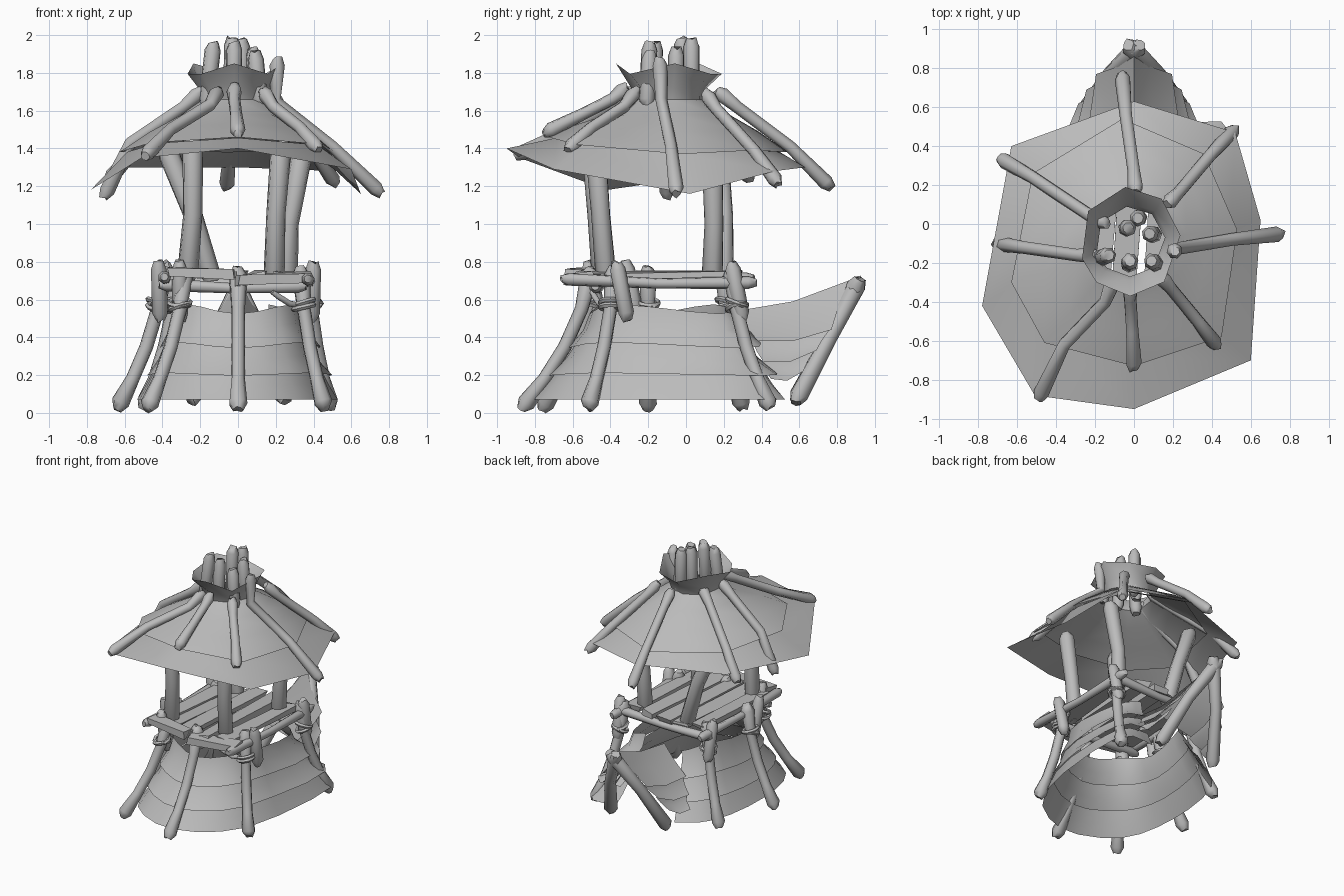
import bpy, bmesh, math, random
from mathutils import Vector

random.seed(4)
if "Cube" in bpy.data.objects:
    bpy.data.objects.remove(bpy.data.objects["Cube"], do_unlink=True)

grey = bpy.data.materials.new("plain_grey")
grey.use_nodes = True
grey.diffuse_color = (0.5, 0.5, 0.5, 1)
grey.node_tree.nodes["Principled BSDF"].inputs["Base Color"].default_value = (0.5, 0.5, 0.5, 1)


def finish(name, bm, angle=40):
    bmesh.ops.recalc_face_normals(bm, faces=bm.faces)
    mesh = bpy.data.meshes.new(name)
    bm.to_mesh(mesh)
    bm.free()
    mesh.materials.append(grey)
    ob = bpy.data.objects.new(name, mesh)
    bpy.context.collection.objects.link(ob)
    bpy.ops.object.select_all(action='DESELECT')
    ob.select_set(True)
    bpy.context.view_layer.objects.active = ob
    bpy.ops.object.shade_smooth_by_angle(angle=math.radians(angle))
    return ob


def pole(name, pts, r=0.035, end=1.25, sides=7):
    """Rough branch through the points, with swollen, chipped ends."""
    pts = [Vector(p) for p in pts]
    a, b = (pts[1] - pts[0]).normalized(), (pts[-1] - pts[-2]).normalized()
    path = [pts[0], pts[0] + a * 0.04] + pts[1:-1] + [pts[-1] - b * 0.04, pts[-1]]
    bm = bmesh.new()
    rings = []
    for i, p in enumerate(path):
        t = (path[min(i + 1, len(path) - 1)] - path[max(i - 1, 0)]).normalized()
        u = t.cross(Vector((0.3, 1, 0.2))).normalized()
        v = t.cross(u)
        tip = i in (0, len(path) - 1)
        size = r * (0.75 if tip else end if i in (1, len(path) - 2) else 1)
        ring = []
        for k in range(sides):
            w = 2 * math.pi * k / sides
            chip = t * random.uniform(-0.3, 0.3) * r if tip else Vector()
            ring.append(bm.verts.new(p + (u * math.cos(w) + v * math.sin(w)) * size + chip))
        rings.append(ring)
    for lo, hi in zip(rings, rings[1:]):
        for k in range(sides):
            n = (k + 1) % sides
            bm.faces.new((lo[k], lo[n], hi[n], hi[k]))
    bm.faces.new(rings[0])
    bm.faces.new(rings[-1])
    return finish(name, bm, 58)


def cloth(name, rows, closed=False):
    """Sheet lofted through rows of points."""
    bm = bmesh.new()
    grid = [[bm.verts.new(p) for p in row] for row in rows]
    n = len(rows[0])
    for lo, hi in zip(grid, grid[1:]):
        for k in range(n if closed else n - 1):
            m = (k + 1) % n
            bm.faces.new((lo[k], lo[m], hi[m], hi[k]))
    return finish(name, bm, 60)


def mix(p, q, t):
    return Vector(p).lerp(Vector(q), t)


def rounded(pts, steps=3):
    """Open smooth curve through the points."""
    pts = [Vector(p) for p in pts]
    out = []
    for i in range(len(pts) - 1):
        p, q = pts[i], pts[i + 1]
        a = (q - pts[max(i - 1, 0)]) / 2
        b = (pts[min(i + 2, len(pts) - 1)] - p) / 2
        for s in range(steps):
            t = s / steps
            out.append(p * (2 * t**3 - 3 * t**2 + 1) + a * (t**3 - 2 * t**2 + t)
                       + q * (3 * t**2 - 2 * t**3) + b * (t**3 - t**2))
    return out + [pts[-1]]


def tie(name, at, r=0.055):
    """Rope wound around a joint."""
    for k in range(2):
        bpy.ops.mesh.primitive_torus_add(
            major_segments=10, minor_segments=5, major_radius=r, minor_radius=0.014,
            location=Vector(at) + Vector((0, 0, 0.025 * k)),
            rotation=(random.uniform(-0.35, 0.35), random.uniform(-0.35, 0.35), 0))
        ob = bpy.context.object
        ob.name = name
        ob.data.materials.append(grey)
        bpy.ops.object.shade_smooth_by_angle(angle=math.radians(60))


def board(name, a, b, width, thick=0.03):
    """Rough plank lying between two points."""
    a, b = Vector(a), Vector(b)
    across = (b - a).cross(Vector((0, 0, 1))).normalized()
    bm = bmesh.new()
    bmesh.ops.create_cube(bm, size=1)
    for v in bm.verts:
        x, y, z = v.co
        v.co = (a.lerp(b, x + 0.5 + random.uniform(-0.03, 0.03))
                + across * y * width * random.uniform(0.8, 1.15)
                + Vector((0, 0, z * thick + random.uniform(-0.012, 0.012))))
    return finish(name, bm, 20)


# Layered skirt around the base, open at the back
hem = rounded([(-0.25, 0.5), (-0.46, 0.3), (-0.53, -0.2), (-0.42, -0.64), (0, -0.81),
               (0.42, -0.48), (0.51, 0.42), (0.25, 0.5)])
rim = rounded([(-0.16, 0.27), (-0.3, 0.15), (-0.34, -0.2), (-0.27, -0.42), (0, -0.51),
               (0.29, -0.36), (0.33, 0.18), (0.16, 0.27)])


def skirt_row(t, out=0.0):
    row = []
    for k, (a, b) in enumerate(zip(rim, hem)):
        p = mix(a, b, t ** 1.35 + out * (1 if k > 16 else 0.4))
        sag = -0.025 * math.cos(k * math.pi / 3) * (1 - t)
        row.append((p.x, p.y, 0.55 - 0.48 * t + sag))
    return row


for i, (top, bottom, flare) in enumerate([(0, 0.4, 0.25), (0.36, 0.72, 0.25), (0.68, 1, 0.06)]):
    cloth("skirt_layer_%d" % i, [skirt_row(top), skirt_row((top + bottom) / 2, 0.01),
                                 skirt_row(bottom, flare)])

# Splayed legs with rope ties
feet = [(0, -0.87), (0.46, -0.52), (0.49, 0.45), (-0.5, 0.3), (-0.64, -0.2), (-0.48, -0.76)]
heads = [(0, -0.5), (0.33, -0.38), (0.37, 0.24), (-0.32, 0.2), (-0.39, -0.2), (-0.28, -0.47)]
for i, (f, h) in enumerate(zip(feet, heads)):
    low, knee, high = mix(f, h, 0.33), mix(f, h, 0.62), mix(f, h, 0.86)
    pole("leg_%d" % i, [(*f, 0.02), (*low, 0.18), (*knee, 0.35), (*high, 0.55), (*h, 0.77)],
         0.037, 1.35)
    if i:
        tie("leg_tie", (high.x, high.y, 0.56))

# Short stakes and rails round the deck
for i, (x, y) in enumerate([(-0.42, -0.3), (-0.31, -0.5), (0.4, -0.35), (0.4, 0.26), (-0.38, 0.22)]):
    pole("stake_%d" % i, [(x, y - 0.02, 0.8), (x * 0.98, y + 0.04, 0.49)], 0.034)
rails = [((0.37, -0.66, 0.71), (0.39, 0.37, 0.69)), ((-0.39, -0.62, 0.72), (-0.37, 0.36, 0.71)),
         ((-0.4, 0.27, 0.69), (0.41, 0.26, 0.7)), ((-0.42, -0.46, 0.68), (0.36, -0.48, 0.67))]
for i, (a, b) in enumerate(rails):
    pole("rail_%d" % i, [a, mix(a, b, 0.5) - Vector((0, 0, 0.015)), b], 0.028)
pole("rope_swag", [(0.18, -0.5, 0.64), (0.27, -0.46, 0.58), (0.38, -0.36, 0.56)], 0.016, 1)

# Uneven deck planks, with two loose boards across the front
for i, x in enumerate([-0.29, -0.17, -0.04, 0.12, 0.27]):
    half = 0.45 - 0.25 * abs(x)
    board("deck_plank_%d" % i, (x - 0.03, -0.15 - half, 0.725), (x + 0.03, -0.15 + half, 0.73), 0.115)
board("front_board_right", (-0.36, -0.55, 0.745), (-0.02, -0.6, 0.73), 0.1, 0.045)
board("front_board_left", (0, -0.6, 0.7), (0.38, -0.54, 0.72), 0.1, 0.045)

# Upright posts carrying the roof
posts = [((-0.27, -0.44, 0.7), (-0.24, -0.47, 1.05), (-0.24, -0.5, 1.46)),
         ((0.19, -0.42, 0.7), (0.2, -0.45, 1.05), (0.23, -0.48, 1.44)),
         ((0.26, 0.14, 0.7), (0.27, 0.15, 1.0), (0.34, 0.14, 1.38)),
         ((-0.14, 0.2, 0.7), (-0.24, 0.2, 1.05), (-0.38, 0.17, 1.4))]
for i, p in enumerate(posts):
    pole("roof_post_%d" % i, p, 0.052, 1.1)

# Roof: flared collar, upper sheet and drooping outer sheet
eave = [(0.65, 0.02, 1.16), (0.52, 0.47, 1.28), (0, 0.63, 1.3), (-0.63, 0.4, 1.3),
        (-0.78, -0.42, 1.18), (-0.51, -0.88, 1.35), (0, -0.95, 1.4), (0.6, -0.7, 1.29)]
fold = [(0.53, -0.03, 1.37), (0.36, 0.36, 1.39), (-0.06, 0.54, 1.38), (-0.52, 0.26, 1.39),
        (-0.63, -0.3, 1.38), (-0.46, -0.61, 1.43), (0, -0.73, 1.46), (0.45, -0.58, 1.42)]


def around(r, z, stretch=1.0):
    return [(-0.02 + r * math.cos(w), -0.09 + stretch * r * math.sin(w), z)
            for w in (math.atan2(p[1] + 0.09, p[0]) for p in fold)]


crown = [(x, y, z + (0.04 if k % 3 == 0 else -0.015))
         for k, (x, y, z) in enumerate(around(0.26, 1.81, 1.08))]
neck, shoulder = around(0.18, 1.66), around(0.29, 1.58, 1.1)
middle = [mix(a, b, 0.5) + Vector((0, 0, 0.01)) for a, b in zip(shoulder, fold)]
cloth("roof_collar", [crown, around(0.2, 1.72), neck], True)
cloth("roof_upper", [neck, shoulder, middle, fold], True)
inner = [mix((0, -0.09, 1.62), p, 0.93) - Vector((0, 0, 0.015)) for p in fold]
cloth("roof_outer", [inner, eave], True)

# Rafters lying over the roof: head, two bends and tail of each
rafters = [[(0.01, 0.16, 1.71), (0, 0.27, 1.62), (-0.04, 0.55, 1.41), (-0.06, 0.77, 1.19)],
           [(0.17, 0.1, 1.7), (0.23, 0.16, 1.61), (0.4, 0.36, 1.39), (0.52, 0.49, 1.21)],
           [(0.21, -0.14, 1.88), (0.2, -0.13, 1.65), (0.5, -0.08, 1.41), (0.76, -0.05, 1.16)],
           [(0.13, -0.26, 1.71), (0.19, -0.33, 1.62), (0.33, -0.5, 1.51), (0.43, -0.63, 1.39)],
           [(-0.02, -0.31, 1.73), (-0.02, -0.39, 1.66), (-0.01, -0.55, 1.58), (0, -0.75, 1.48)],
           [(-0.1, -0.28, 1.71), (-0.15, -0.4, 1.63), (-0.36, -0.62, 1.5), (-0.49, -0.9, 1.36)],
           [(-0.19, -0.16, 1.71), (-0.29, -0.16, 1.62), (-0.57, -0.12, 1.43), (-0.71, -0.1, 1.14)],
           [(-0.14, 0, 1.71), (-0.25, 0.06, 1.62), (-0.52, 0.24, 1.42), (-0.69, 0.34, 1.23)]]
for i, p in enumerate(rafters):
    pole("rafter_%d" % i, p, 0.033, 1.25)

# Bundle of pole tips poking out of the collar
tips = [(-0.13, -0.16, 1.96), (-0.03, -0.02, 1.99), (0.02, 0.03, 1.98), (0.08, -0.05, 1.93),
        (-0.02, -0.19, 1.96), (0.09, -0.19, 1.91)]
for i, (x, y, z) in enumerate(tips):
    pole("pole_tip_%d" % i, [(x * 1.3, y * 1.1, 1.62), (x, y, z)], 0.038, 1.15)

# Porch at the back: leaning frame with layered cloth on each side
for s, side in ((-1, "right"), (1, "left")):
    pole("porch_pole_" + side, [(s * 0.25, 0.58, 0.06), (s * 0.13, 0.76, 0.4),
                                (-s * 0.03, 0.92, 0.71)], 0.042, 1.2)
    hut = [(0, 0.27, 0.54), (s * 0.22, 0.35, 0.38), (s * 0.28, 0.4, 0.27), (s * 0.32, 0.44, 0.18)]
    out = [(0, 0.86, 0.7), (s * 0.16, 0.76, 0.44), (s * 0.21, 0.68, 0.33), (s * 0.25, 0.61, 0.22)]
    for i in range(3):
        rows = []
        for t, lift in ((0, 0), (0.5, -0.03), (1, 0)):
            top = mix(hut[i], out[i], t)
            low = mix(hut[i + 1], out[i + 1], t)
            flap = Vector((s * 0.035, 0.01, lift))
            rows.append([top + Vector((0, 0, lift)), mix(top, low, 0.5) + Vector((0, 0, lift)), low + flap])
        cloth("porch_cloth_%s_%d" % (side, i), rows)
